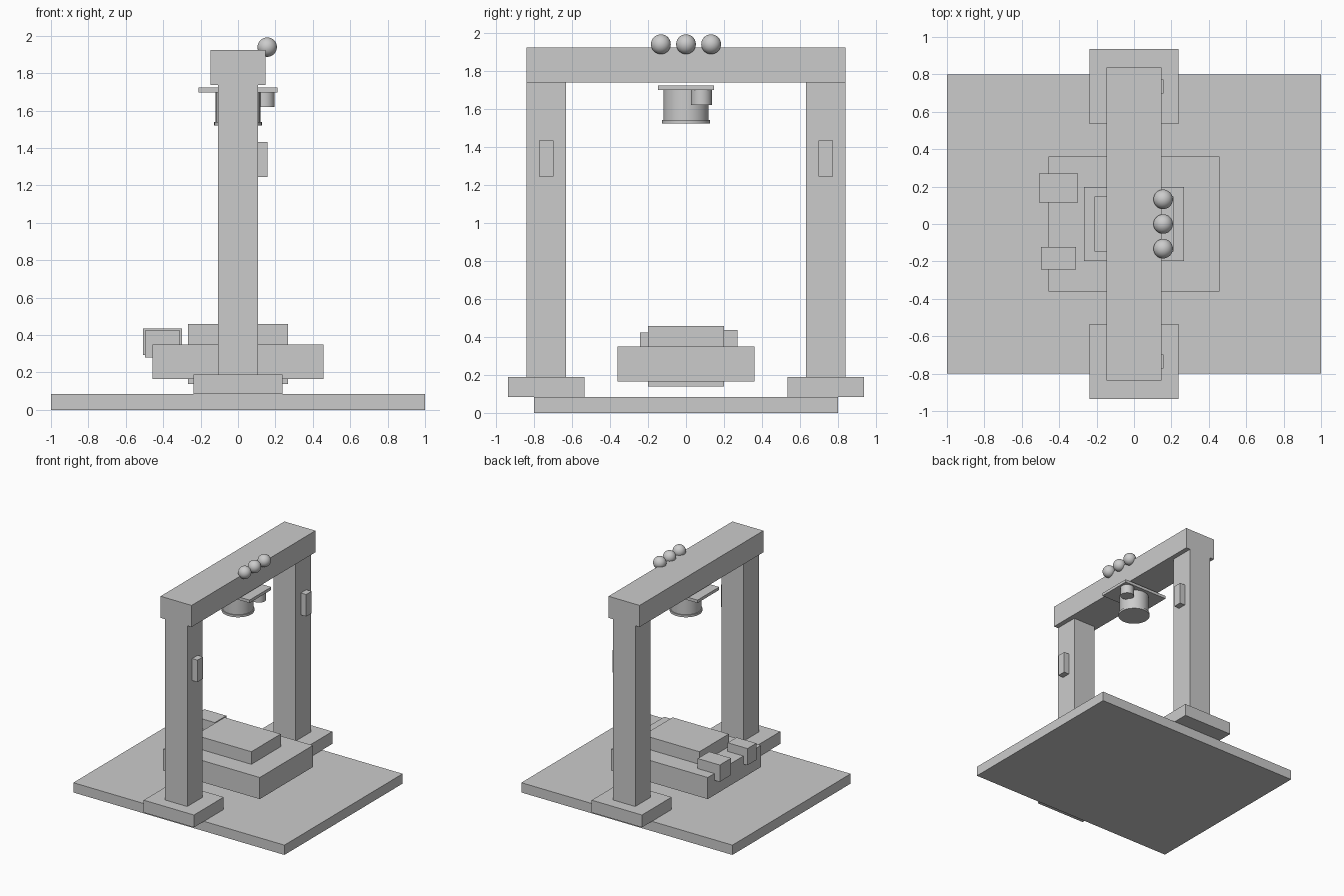
import bpy

cube = bpy.data.objects.get("Cube")
if cube:
    bpy.data.objects.remove(cube, do_unlink=True)

GREY = (0.6, 0.6, 0.6, 1.0)
grey = bpy.data.materials.new("plain_grey")
grey.use_nodes = True
grey.diffuse_color = GREY
for node in grey.node_tree.nodes:
    if node.type == 'BSDF_PRINCIPLED':
        node.inputs["Base Color"].default_value = GREY


def finish(name):
    obj = bpy.context.object
    obj.name = name
    obj.data.materials.append(grey)
    return obj


def box(name, x, y, z):
    """Box filling the given (low, high) range on each axis."""
    ranges = (x, y, z)
    bpy.ops.mesh.primitive_cube_add(size=1, location=[(a + b) / 2 for a, b in ranges])
    obj = finish(name)
    obj.scale = [b - a for a, b in ranges]
    bpy.ops.object.transform_apply(location=False, rotation=False, scale=True)


def cylinder(name, x, y, radius, low, high):
    bpy.ops.mesh.primitive_cylinder_add(vertices=48, radius=radius, depth=high - low,
                                        location=(x, y, (low + high) / 2))
    finish(name)
    bpy.ops.object.shade_smooth_by_angle()


# Floor plate
BASE_TOP, FOOT_TOP, BEAM_LOW = 0.084, 0.19, 1.738
box("base_plate", (-1, 1), (-0.8, 0.8), (0, BASE_TOP))

# Gantry: a foot, a column and a switch box at each end
for side, sign in (("front", -1), ("back", 1)):
    def span(a, b):
        return tuple(sorted((sign * a, sign * b)))
    box(side + "_foot", (-0.238, 0.238), span(0.534, 0.936), (BASE_TOP, FOOT_TOP))
    box(side + "_column", (-0.106, 0.106), span(0.63, 0.838), (FOOT_TOP, BEAM_LOW))
    box(side + "_switch_box", (0.1, 0.157), span(0.698, 0.772), (1.244, 1.432))
box("top_beam", (-0.147, 0.147), (-0.838, 0.838), (BEAM_LOW, 1.923))

# Row of signal lamps along the beam edge
for i in range(3):
    bpy.ops.mesh.primitive_uv_sphere_add(segments=32, ring_count=16, radius=0.052,
                                         location=(0.156, (i - 1) * 0.132, 1.939))
    finish("signal_lamp_%d" % (i + 1))
    bpy.ops.object.shade_smooth()

# Sensor head hanging under the beam
box("sensor_mount_plate", (-0.212, 0.212), (-0.147, 0.147), (1.697, 1.722))
cylinder("sensor_body", 0, 0, 0.119, 1.54, 1.697)
cylinder("sensor_rim", 0, 0, 0.127, 1.521, 1.54)
cylinder("side_sensor", 0.141, 0.081, 0.055, 1.62, 1.697)

# Inspected workpiece with its raised block and two side clips
box("workpiece_body", (-0.458, 0.458), (-0.36, 0.36), (0.165, 0.35))
box("workpiece_block", (-0.266, 0.266), (-0.199, 0.199), (0.138, 0.458))
box("large_clip", (-0.509, -0.3), (0.115, 0.27), (0.292, 0.436))
box("small_clip", (-0.497, -0.31), (-0.242, -0.122), (0.281, 0.424))
